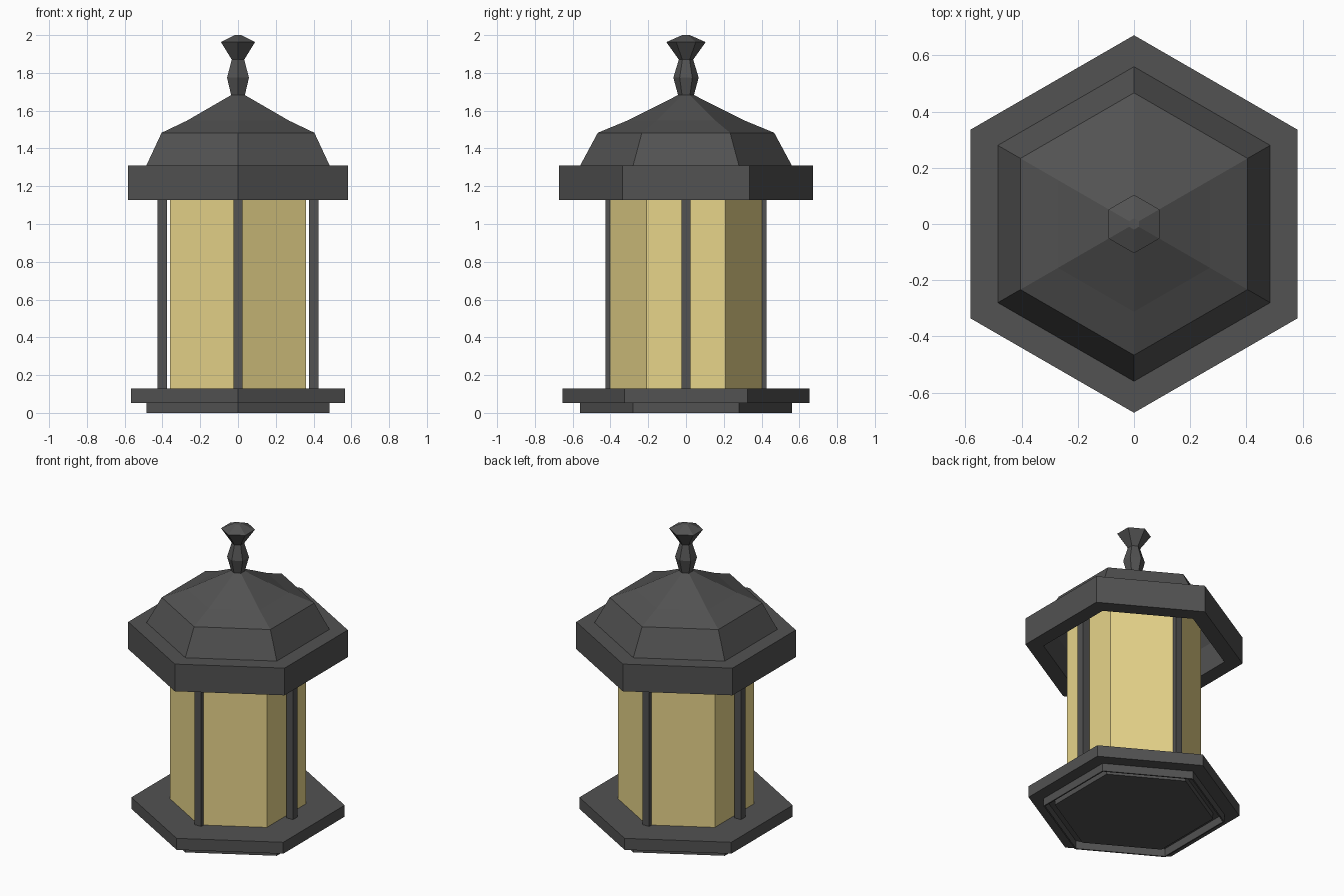
import bpy, bmesh, math

if "Cube" in bpy.data.objects:
    bpy.data.objects.remove(bpy.data.objects["Cube"])


def material(name, color):
    m = bpy.data.materials.new(name)
    m.diffuse_color = (*color, 1)
    m.use_nodes = True
    m.node_tree.nodes["Principled BSDF"].inputs["Base Color"].default_value = m.diffuse_color
    return m


DARK = material("dark_metal", (0.084, 0.084, 0.084))
GLASS = material("warm_glass", (0.8, 0.66, 0.255))


def finish(name, bm, mat):
    bmesh.ops.recalc_face_normals(bm, faces=bm.faces)
    me = bpy.data.meshes.new(name)
    bm.to_mesh(me)
    bm.free()
    me.materials.append(mat)
    ob = bpy.data.objects.new(name, me)
    bpy.context.collection.objects.link(ob)


def hex_turned(name, profile, mat, n=6):
    """Six-sided turned solid; profile is (corner radius, z), capped at both ends."""
    bm = bmesh.new()
    rings = []
    for r, z in profile:
        ring = []
        for i in range(n):
            a = math.pi / 2 + 2 * math.pi * i / n
            ring.append(bm.verts.new((r * math.cos(a), r * math.sin(a), z)))
        rings.append(ring)
    for lo, hi in zip(rings, rings[1:]):
        for i in range(n):
            j = (i + 1) % n
            bm.faces.new((lo[i], lo[j], hi[j], hi[i]))
    bm.faces.new(rings[0][::-1])
    bm.faces.new(rings[-1])
    finish(name, bm, mat)


# Stepped base with a groove around its underside
hex_turned("base", [(0.49, 0.015), (0.49, 0.053), (0.55, 0.053), (0.55, 0),
                    (0.56, 0), (0.56, 0.053), (0.653, 0.053), (0.653, 0.13)], DARK)

# Glass body
hex_turned("glass_body", [(0.416, 0.125), (0.416, 1.4)], GLASS)

# Hollow roof: underside, rim, then the sloped cap
hex_turned("roof", [(0.04, 1.67), (0.305, 1.537), (0.455, 1.475), (0.55, 1.31),
                    (0.56, 1.127), (0.672, 1.127), (0.672, 1.31),
                    (0.56, 1.31), (0.467, 1.483), (0.312, 1.547),
                    (0.043, 1.682)], DARK)

# Finial
hex_turned("finial", [(0.04, 1.675), (0.067, 1.775), (0.038, 1.87),
                      (0.104, 1.963), (0.02, 2.0)], DARK)

# Four square posts on the x and y axes
for side, x, y in (("front", 0, -1), ("back", 0, 1), ("left", -1, 0), ("right", 1, 0)):
    bm = bmesh.new()
    bmesh.ops.create_cube(bm, size=1)
    bmesh.ops.scale(bm, vec=(0.05, 0.05, 1.25), verts=bm.verts)
    bmesh.ops.translate(bm, vec=(x * 0.402, y * 0.402, 0.75), verts=bm.verts)
    finish(side + "_post", bm, DARK)
